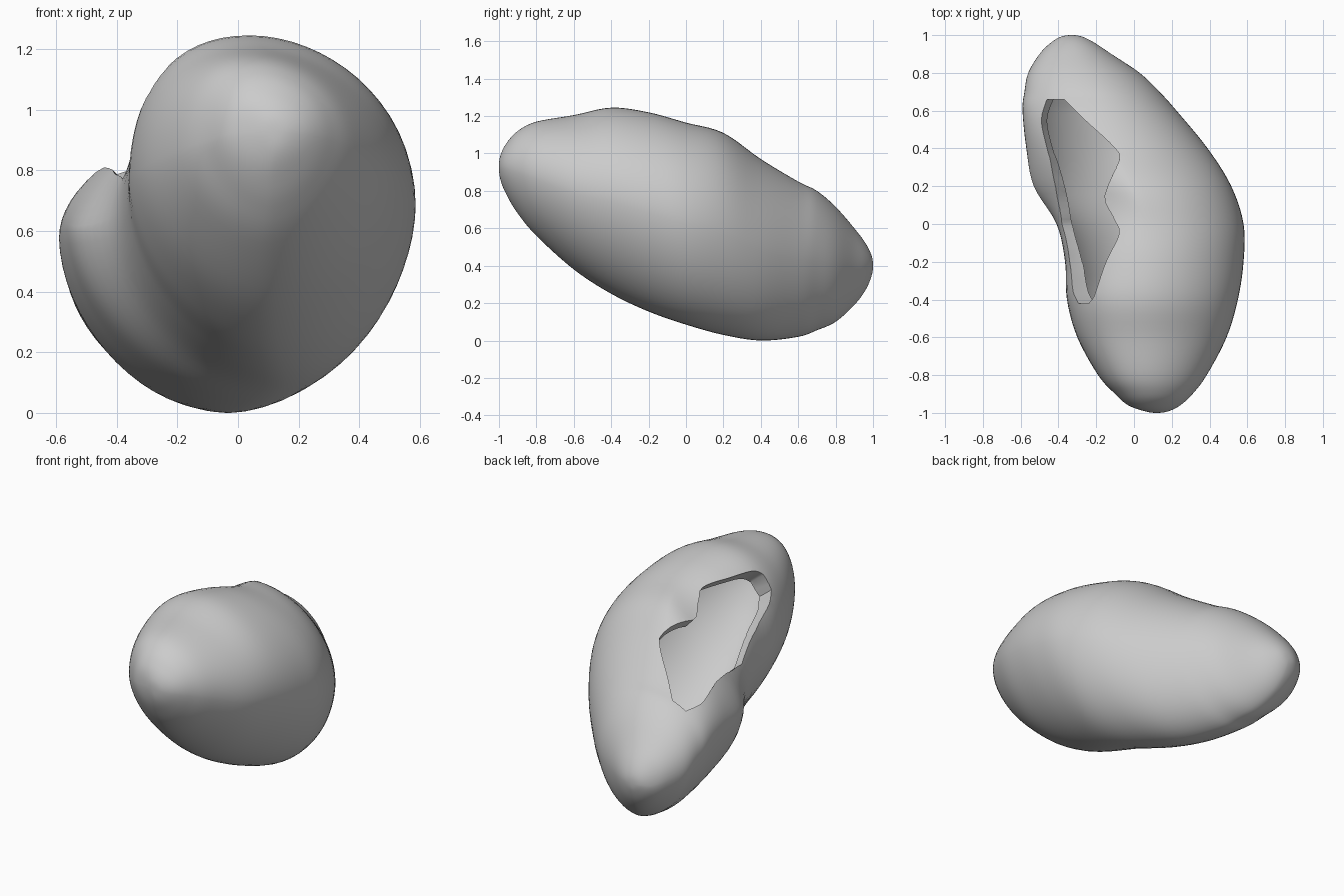
import bpy, bmesh, math
from mathutils import Vector

if "Cube" in bpy.data.objects:
    bpy.data.objects.remove(bpy.data.objects["Cube"])

# Body stations: y, left x, right x, bottom z, top z, height of the left edge
BODY = [
    (-1.00, 0.12, 0.12, 0.93, 0.93, 0.93), (-0.992, 0.06, 0.18, 0.86, 0.99, 0.93),
    (-0.96, -0.03, 0.245, 0.78, 1.055, 0.92),
    (-0.90, -0.10, 0.31, 0.68, 1.12, 0.90), (-0.80, -0.19, 0.385, 0.56, 1.17, 0.87),
    (-0.60, -0.30, 0.49, 0.38, 1.205, 0.82), (-0.40, -0.355, 0.55, 0.25, 1.245, 0.78),
    (-0.20, -0.365, 0.58, 0.155, 1.22, 0.70), (0.00, -0.41, 0.58, 0.085, 1.165, 0.62),
    (0.20, -0.53, 0.515, 0.03, 1.11, 0.60), (0.40, -0.57, 0.39, 0.0, 0.97, 0.60),
    (0.60, -0.59, 0.225, 0.02, 0.85, 0.58), (0.70, -0.58, 0.135, 0.055, 0.80, 0.53),
    (0.80, -0.56, 0.03, 0.10, 0.715, 0.47),
    (0.90, -0.50, -0.12, 0.19, 0.60, 0.43), (0.96, -0.44, -0.21, 0.27, 0.52, 0.40),
    (0.992, -0.385, -0.275, 0.345, 0.455, 0.40), (1.00, -0.33, -0.33, 0.40, 0.40, 0.40)]

# Opening: y, left rim x, right rim x
MOUTH = [(-0.42, -0.28, -0.22), (-0.36, -0.31, -0.18), (-0.20, -0.335, -0.13),
         (-0.05, -0.37, -0.07), (0.03, -0.385, -0.10), (0.15, -0.405, -0.15),
         (0.33, -0.44, -0.08), (0.40, -0.46, -0.10), (0.55, -0.49, -0.26),
         (0.66, -0.46, -0.37)]
WALL = 0.035


def spline(rows, steps):
    """Smooth interpolation through the rows."""
    out = []
    for i in range(1, len(rows) - 2):
        for s in range(steps):
            t = s / steps
            out.append([0.5 * (2 * b + (c - a) * t + (2 * a - 5 * b + 4 * c - d) * t * t
                               + (3 * b - a - 3 * c + d) * t ** 3)
                        for a, b, c, d in zip(*rows[i - 1:i + 3])])
    out.append(list(rows[-2]))
    return out


def flip(r):
    return (r[0], r[2], r[1], r[4], r[3], r[5])


def power(y):
    """The upper left quarter is flatter beside the opening."""
    return 2.1 - 0.75 * math.exp(-((y - 0.17) / (0.2 if y < 0.17 else 0.3)) ** 2)


def body_ring(row, n=64):
    y, xl, xr, zb, zt, zl = row
    xc, w = (xl + xr) / 2, (xr - xl) / 2
    zr, ring = (zb + zt) / 2 + 0.03 * (zt - zb), []
    f = min(1, max(0, (0.3 - y) / 0.65))
    front = f * f * (3 - 2 * f)
    for k in range(n):
        a = 2 * math.pi * k / n
        c, s = math.cos(a), math.sin(a)
        zm = zl if c < 0 else zr
        e = 2 / power(y) if c < 0 and s > 0 else 1.14 if s < 0 else 1
        # top leans left near the front, bottom leans right near the back
        lean = -0.13 * front if s > 0 else 0.13 * (1 - front)
        x = xc + w * (math.copysign(abs(c) ** e, c) + lean * s * s)
        z = zm + (abs(s) ** e * (zt - zm) if s > 0 else -abs(s) ** e * (zm - zb))
        ring.append((x, y, z))
    return ring


def surface_z(y, x):
    """Height of the upper body surface."""
    i = max(k for k in range(len(BODY) - 1) if BODY[k][0] <= y)
    a, b = BODY[i], BODY[i + 1]
    t = (y - a[0]) / (b[0] - a[0])
    _, xl, xr, zb, zt, zl = [p + (q - p) * t for p, q in zip(a, b)]
    u = min(1, abs((x - (xl + xr) / 2) / ((xr - xl) / 2)))
    p = power(y)
    return zl + (zt - zl) * (1 - u ** p) ** (1 / p)


def mouth_ring(row, grow=0.0, depth=0.16, n=32):
    y, x0, x1 = row
    left = Vector((x0, y, surface_z(y, x0)))
    right = Vector((x1, y, surface_z(y, x1)))
    across = (right - left).normalized()
    inward = Vector((across.z, 0, -across.x))
    half = (right - left).length / 2 + grow
    mid = (left + right) / 2
    mid.y = 0.12 + (y - 0.12) * (1 + grow * 1.8)
    ring = []
    for k in range(n):
        a = 2 * math.pi * k / n
        c, s = math.cos(a), math.sin(a)
        ring.append(mid + across * math.copysign(abs(c) ** 0.5, c) * half
                    + inward * math.copysign(abs(s) ** 0.5, s) * depth)
    return ring


def loft(name, rings, mat):
    bm = bmesh.new()
    loops = [[bm.verts.new(p) for p in r] for r in rings]
    n = len(loops[0])
    for a, b in zip(loops, loops[1:]):
        for k in range(n):
            bm.faces.new((a[k], a[(k + 1) % n], b[(k + 1) % n], b[k]))
    bm.faces.new(loops[0])
    bm.faces.new(loops[-1][::-1])
    bmesh.ops.remove_doubles(bm, verts=bm.verts, dist=1e-5)
    bmesh.ops.recalc_face_normals(bm, faces=bm.faces)
    me = bpy.data.meshes.new(name)
    bm.to_mesh(me)
    bm.free()
    me.materials.append(mat)
    ob = bpy.data.objects.new(name, me)
    bpy.context.collection.objects.link(ob)
    return ob


def subtract(target, cutter):
    bpy.context.view_layer.objects.active = target
    cut = target.modifiers.new(cutter.name, 'BOOLEAN')
    cut.operation = 'DIFFERENCE'
    cut.solver = 'EXACT'
    cut.object = cutter
    bpy.ops.object.modifier_apply(modifier=cut.name)


grey = bpy.data.materials.new("plain_grey")
grey.diffuse_color = (0.6, 0.6, 0.6, 1)
grey.use_nodes = True
grey.node_tree.nodes["Principled BSDF"].inputs["Base Color"].default_value = grey.diffuse_color

# Bean shaped body, ends slightly rounded off instead of collapsing to a point
rows = spline([flip(BODY[1])] + BODY + [flip(BODY[-2])], 5)
for r in (rows[0], rows[-1]):
    r[1] -= 0.004
    r[2] += 0.004
    r[3] -= 0.004
    r[4] += 0.004
body = loft("body", [body_ring(r) for r in rows], grey)

# Hollow inside, leaving a thin wall
inner = [(y * 0.965, xl + WALL, xr - WALL, zb + WALL, zt - WALL, zl)
         for y, xl, xr, zb, zt, zl in rows if abs(y) < 0.97]
hollow = loft("hollow_cutter", [body_ring(r) for r in inner], grey)

# Opening in the upper left side, with a lip turned inward
mouth_rows = spline([MOUTH[0]] + MOUTH + [MOUTH[-1]], 4)
mouth = loft("mouth_cutter", [mouth_ring(r) for r in mouth_rows], grey)
lip = loft("lip_helper", [mouth_ring(r, 0.02, 0.09) for r in mouth_rows], grey)

subtract(hollow, lip)
subtract(body, hollow)
subtract(body, mouth)
for helper in (hollow, mouth, lip):
    helper.hide_render = True
    helper.hide_set(True)
bpy.context.view_layer.objects.active = body
body.select_set(True)
bpy.ops.object.shade_smooth_by_angle(angle=math.radians(40))
